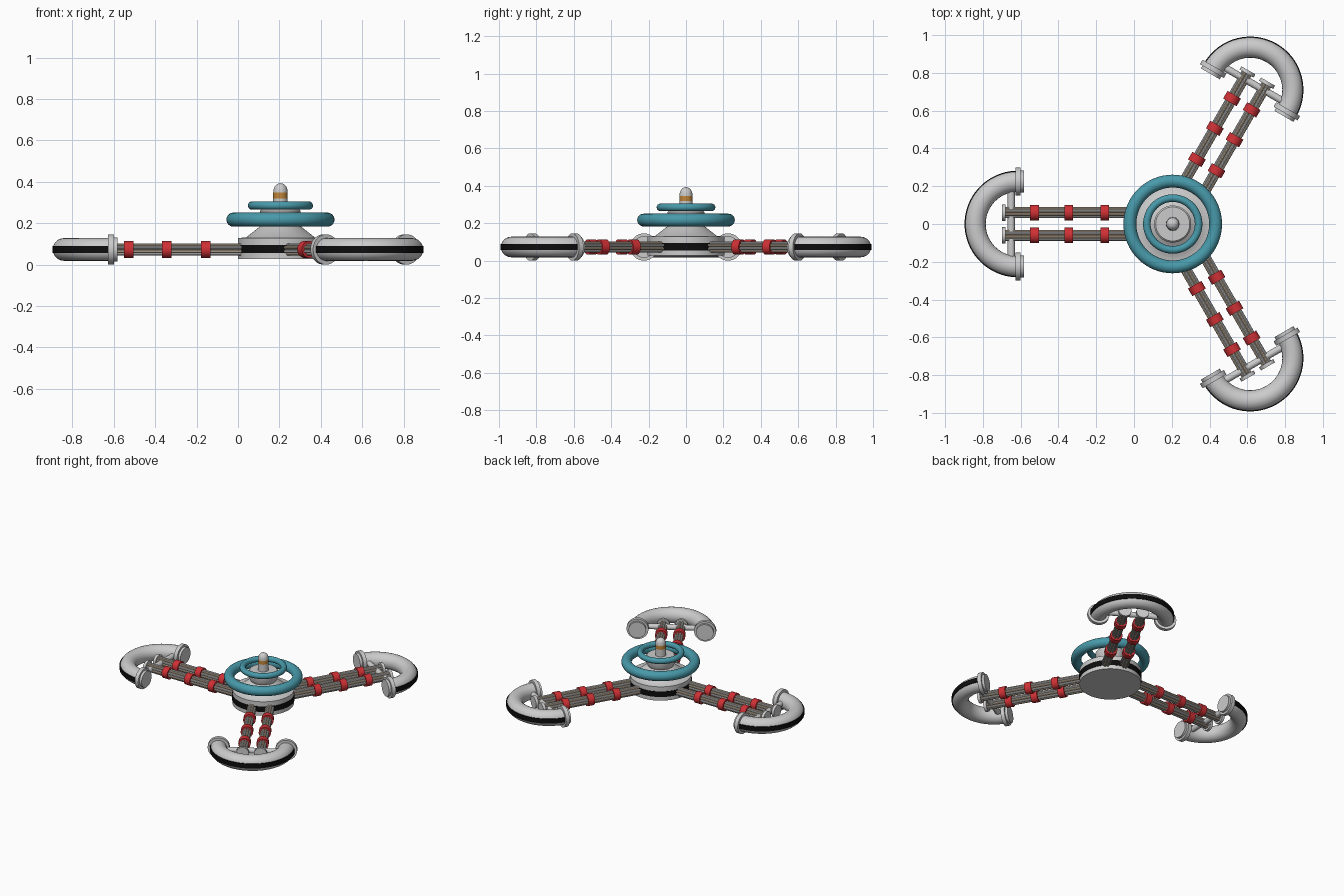
import bpy, bmesh, math
from mathutils import Matrix, Vector

if "Cube" in bpy.data.objects:
    bpy.data.objects.remove(bpy.data.objects["Cube"])

HUB = Vector((0.205, 0, 0))
ZC = 0.073          # height of the arm axis


def mat(name, col):
    m = bpy.data.materials.new(name)
    m.diffuse_color = (*col, 1)
    m.use_nodes = True
    m.node_tree.nodes["Principled BSDF"].inputs["Base Color"].default_value = m.diffuse_color
    return m


GREY = mat("light grey", (0.60, 0.60, 0.60))
TEAL = mat("teal", (0.065, 0.32, 0.40))
RED = mat("red", (0.62, 0.03, 0.035))
BLACK = mat("black", (0.004, 0.004, 0.004))
ORANGE = mat("orange", (0.52, 0.23, 0.04))
TAN = mat("tan", (0.62, 0.52, 0.40))


def finish(bm, name, mats, mx):
    bmesh.ops.recalc_face_normals(bm, faces=bm.faces)
    me = bpy.data.meshes.new(name)
    bm.to_mesh(me)
    bm.free()
    for m in mats:
        me.materials.append(m)
    ob = bpy.data.objects.new(name, me)
    bpy.context.collection.objects.link(ob)
    ob.matrix_world = mx
    bpy.ops.object.select_all(action='DESELECT')
    ob.select_set(True)
    bpy.context.view_layer.objects.active = ob
    bpy.ops.object.shade_smooth_by_angle(angle=math.radians(35))
    return ob


def revolve(name, prof, mats, mx, a0=0.0, a1=2 * math.pi, n=48, closed=False, idx=None):
    """Turn an (r, z) profile about z; idx gives a material per profile segment."""
    bm = bmesh.new()
    full = a1 - a0 > 6.28
    rows = []
    for i in range(n if full else n + 1):
        a = a0 + (a1 - a0) * i / n
        rows.append([bm.verts.new((r * math.cos(a), r * math.sin(a), z)) for r, z in prof])
    k = len(prof)
    for i in range(n):
        p, q = rows[i], rows[(i + 1) % len(rows)]
        for j in range(k if closed else k - 1):
            f = bm.faces.new((p[j], q[j], q[(j + 1) % k], p[(j + 1) % k]))
            f.material_index = idx[j] if idx else 0
    if closed and not full:
        bm.faces.new(rows[0])
        bm.faces.new(rows[-1])
    bmesh.ops.remove_doubles(bm, verts=bm.verts, dist=1e-5)
    return finish(bm, name, mats, mx)


def circle(R, r, n=24):
    return [(R + r * math.cos(2 * math.pi * i / n), r * math.sin(2 * math.pi * i / n)) for i in range(n)]


def rod(name, p, axis, r, length, m, mx, n=24):
    """Solid cylinder starting at p and running along axis."""
    rot = Vector((0, 0, 1)).rotation_difference(Vector(axis)).to_matrix().to_4x4()
    return revolve(name, [(0, 0), (r, 0), (r, length), (0, length)], [m],
                   mx @ Matrix.Translation(p) @ rot, n=n)


def at_hub(z):
    return Matrix.Translation(HUB + Vector((0, 0, z)))


# hub: drum with a black belt, cone and top platform
revolve("hub", [(0, 0.027), (0.205, 0.027), (0.205, 0.055), (0.208, 0.055), (0.208, 0.094),
                (0.205, 0.094), (0.205, 0.128), (0.165, 0.132), (0.085, 0.195),
                (0.098, 0.22), (0.098, 0.26), (0.09, 0.268), (0, 0.268)],
        [GREY, BLACK], at_hub(0), n=64, idx=[0, 0, 1, 1, 1] + [0] * 7)

# floating halo rings
revolve("large_halo_ring", circle(0.227, 0.034), [TEAL], at_hub(0.217), n=64, closed=True)
revolve("small_halo_ring", circle(0.137, 0.020), [TEAL], at_hub(0.285), n=64, closed=True)

# spire with orange band and domed tip
dome = [(0.034 * math.cos(t * math.pi / 16), 0.355 + 0.038 * math.sin(t * math.pi / 16)) for t in range(8)]
revolve("spire", [(0.036, 0.26), (0.035, 0.32), (0.035, 0.347)] + dome + [(0, 0.393)],
        [GREY, ORANGE], at_hub(0), n=32, idx=[0, 1] + [0] * 9)

# three identical arms
X, Y = (1, 0, 0), (0, 1, 0)
H = math.pi / 2
for tag, deg in (("left", 180), ("back", 60), ("front", -60)):
    A = at_hub(ZC) @ Matrix.Rotation(math.radians(deg), 4, 'Z')
    C = A @ Matrix.Translation((0.82, 0, 0))
    # curved end bumper with black stripe on the outside
    revolve(tag + "_bumper", circle(0.225, 0.055), [GREY], C, -H, H, 40, True)
    revolve(tag + "_bumper_stripe", [(0.27, -0.017), (0.282, -0.017), (0.282, 0.017), (0.27, 0.017)],
            [BLACK], C, -H, H, 40, True)
    # cross bar inside the bumper
    rod(tag + "_cross_bar", (0.855, -0.19, 0), Y, 0.019, 0.38, GREY, A)
    for s in (-1, 1):
        side = tag + ("_a" if s < 0 else "_b")
        # bumper end flanges
        rod(side + "_flange", (0.805, s * 0.225, 0), X, 0.073, 0.027, GREY, A, 40)
        rod(side + "_flange_cap", (0.788, s * 0.225, 0), X, 0.058, 0.02, GREY, A, 40)
        # strut: orange core wrapped in a bundle of pipes
        y = s * 0.06
        rod(side + "_strut_core", (0.17, y, 0), X, 0.022, 0.72, ORANGE, A)
        for i in range(8):
            t = math.pi / 4 * (i + 0.5)
            rod(f"{side}_pipe_{i}", (0.17, y + 0.0225 * math.cos(t), 0.0225 * math.sin(t)), X,
                0.0085, 0.72, TAN if i % 2 else GREY, A, 10)
        rod(side + "_strut_end", (0.885, y, 0), X, 0.043, 0.02, GREY, A)
        # red clamps
        for j, d in enumerate((0.36, 0.55, 0.732)):
            rod(f"{side}_clamp_{j}", (d - 0.023, y, 0), X, 0.041, 0.046, RED, A)
